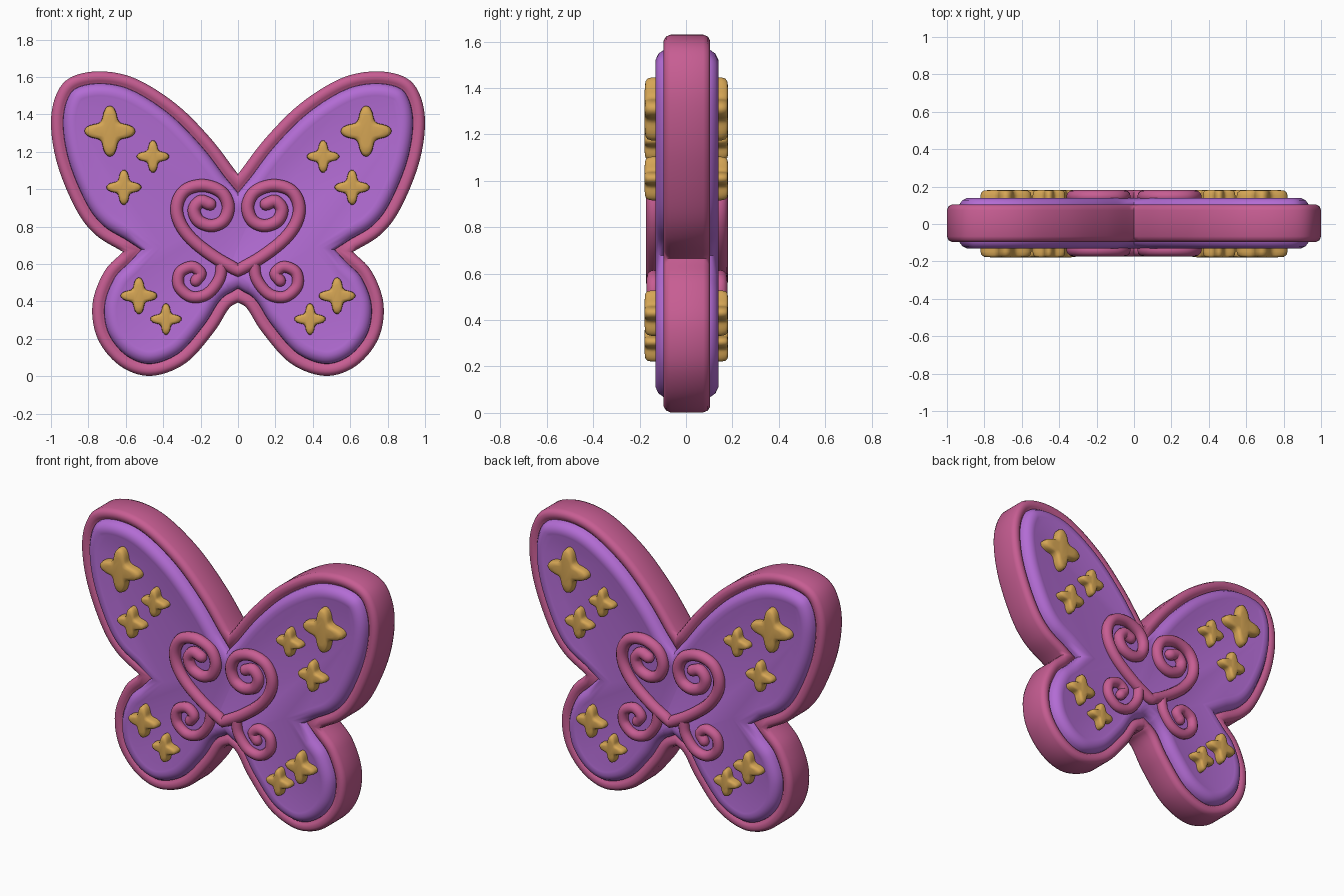
import bpy, bmesh
from math import sin, cos, pi
from mathutils import Vector

cube = bpy.data.objects.get("Cube")
if cube:
    bpy.data.objects.remove(cube, do_unlink=True)


def material(name, color):
    m = bpy.data.materials.new(name)
    m.use_nodes = True
    m.diffuse_color = color
    m.node_tree.nodes["Principled BSDF"].inputs["Base Color"].default_value = color
    return m


PINK = material("pink", (0.57, 0.11, 0.29, 1))
PURPLE = material("purple", (0.45, 0.15, 0.66, 1))
GOLD = material("gold", (0.67, 0.38, 0.09, 1))
MID = 0.004  # middle plane of the body in y


def smooth_path(points, steps=7):
    """Catmull-Rom curve through the points."""
    p = [Vector(q) for q in points]
    p = [2 * p[0] - p[1]] + p + [2 * p[-1] - p[-2]]
    out = []
    for a, b, c, d in zip(p, p[1:], p[2:], p[3:]):
        for i in range(steps):
            t = i / steps
            out.append(0.5 * (2 * b + (c - a) * t + (2 * a - 5 * b + 4 * c - d) * t * t
                              + (3 * b - a - 3 * c + d) * t ** 3))
    return out + [p[-2]]


def mirror(path):
    return [Vector((-v.x, v.y)) for v in path]


def inset(ring, d):
    """Move a clockwise outline inwards by d, with limited miters."""
    out = []
    for i, v in enumerate(ring):
        a = (v - ring[i - 1]).normalized()
        b = (ring[(i + 1) % len(ring)] - v).normalized()
        na, nb = Vector((a.y, -a.x)), Vector((b.y, -b.x))
        n = (na + nb).normalized()
        out.append(v + n * d / max(n.dot(na), 0.65))
    return out


def loft(name, rings, mat, cap_start=True):
    """Skin a list of (outline, y) rings and close the ends."""
    bm = bmesh.new()
    loops = [[bm.verts.new((v.x, y, v.y)) for v in ring] for ring, y in rings]
    for r, s in zip(loops, loops[1:]):
        n = len(r)
        for i in range(n):
            j = (i + 1) % n
            bm.faces.new((r[i], r[j], s[j], s[i]))
    if cap_start:
        bm.faces.new(loops[0])
    bm.faces.new(loops[-1])
    bmesh.ops.recalc_face_normals(bm, faces=bm.faces)
    mesh = bpy.data.meshes.new(name)
    bm.to_mesh(mesh)
    bm.free()
    mesh.materials.append(mat)
    ob = bpy.data.objects.new(name, mesh)
    bpy.context.collection.objects.link(ob)
    return ob


def tube(name, path, y, radius, round_start):
    """Round cord along a path, with rounded free ends."""
    cu = bpy.data.curves.new(name, "CURVE")
    cu.dimensions = "3D"
    cu.bevel_depth = radius
    cu.bevel_resolution = 4
    cu.use_fill_caps = True

    def dome(tip, before):
        d = (tip - before).normalized() * radius
        return [(tip + d * sin(a), cos(a)) for a in (0.5, 1.0, 1.45)]

    pts = [(v, 1) for v in path] + dome(path[-1], path[-2])
    if round_start:
        pts = dome(path[0], path[1])[::-1] + pts
    sp = cu.splines.new("POLY")
    sp.points.add(len(pts) - 1)
    for p, (v, r) in zip(sp.points, pts):
        p.co = (v.x, y, v.y, 1)
        p.radius = r
    cu.materials.append(PINK)
    ob = bpy.data.objects.new(name, cu)
    bpy.context.collection.objects.link(ob)


# Butterfly outline, one half from the top notch clockwise to the bottom notch
upper = smooth_path([(0, 1.08), (.145, 1.27), (.33, 1.455), (.545, 1.59), (.73, 1.63),
                     (.89, 1.6), (.97, 1.51), (1, 1.35), (.965, 1.13), (.865, .89),
                     (.76, .755), (.615, .665)])
lower = smooth_path([(.615, .665), (.715, .56), (.778, .385), (.75, .2), (.63, .055),
                     (.465, .002), (.28, .07), (.13, .235), (.05, .36), (0, .395)])
half = upper + lower[1:]
outline = half + mirror(half)[-2:0:-1]

# Pink rim: thick band with rounded edges
edge = [(.075, .07), (.05, .096), (.025, .1), (.008, .09), (0, .07)]
profile = [(d, -y) for d, y in edge] + [(d, y) for d, y in edge[::-1]]
loft("wing_rim", [(inset(outline, d), MID + y) for d, y in profile], PINK)

# Purple puffed panels on the front and the back
panel = [(.062, .06), (.066, .1), (.082, .123), (.108, .135), (.13, .133), (.14, .131)]
for side, s in (("front", -1), ("back", 1)):
    loft("wing_panel_" + side, [(inset(outline, d), MID + s * y) for d, y in panel], PURPLE)

# Scrolled heart and lower curls
scroll = smooth_path([(0, .565), (.13, .64), (.25, .735), (.315, .83), (.325, .92),
                      (.28, .995), (.185, 1.02), (.09, .985), (.052, .91), (.075, .835),
                      (.14, .805), (.21, .83), (.235, .89), (.2, .935), (.15, .92)])
heart = mirror(scroll)[:0:-1] + scroll
curl = smooth_path([(.085, .615), (.1, .52), (.165, .44), (.25, .425), (.315, .48),
                    (.31, .555), (.245, .585), (.2, .55), (.225, .51)])
for side, s in (("front", -1), ("back", 1)):
    y = MID + s * .143
    tube("heart_" + side, heart, y, .034, True)
    tube("left_curl_" + side, curl, y, .031, False)
    tube("right_curl_" + side, mirror(curl), y, .031, False)

# Puffy four-pointed stars: x, z, radius
stars = [(.685, 1.31, .136), (.455, 1.175, .087), (.61, 1.01, .094),
         (.53, .43, .098), (.385, .305, .084)]
puff = [(1, .11), (1, .15), (.96, .168), (.86, .177), (.6, .18)]


def star_ring(x, z, r):
    angles = [2 * pi * i / 64 for i in range(64)]
    reach = [r * (.53 + .47 * ((1 + cos(4 * a)) / 2) ** 1.4) for a in angles]
    return [Vector((x + q * cos(a), z + q * sin(a))) for a, q in zip(angles, reach)]


for i, (x, z, r) in enumerate(stars):
    for hand, m in (("left", 1), ("right", -1)):
        for side, s in (("front", -1), ("back", 1)):
            loft(f"{hand}_star_{side}_{i + 1}",
                 [(star_ring(m * x, z, r * k), MID * .5 + s * y) for k, y in puff], GOLD)

# Turn cords into meshes and smooth everything
bpy.ops.object.select_all(action="DESELECT")
parts = [o for o in bpy.context.scene.objects if o.type in {"MESH", "CURVE"}]
for o in parts:
    o.select_set(True)
bpy.context.view_layer.objects.active = parts[-1]
for o in parts:
    if o.type == "CURVE":
        bpy.context.view_layer.objects.active = o
bpy.ops.object.convert(target="MESH")
bpy.ops.object.shade_smooth_by_angle(angle=0.9)
